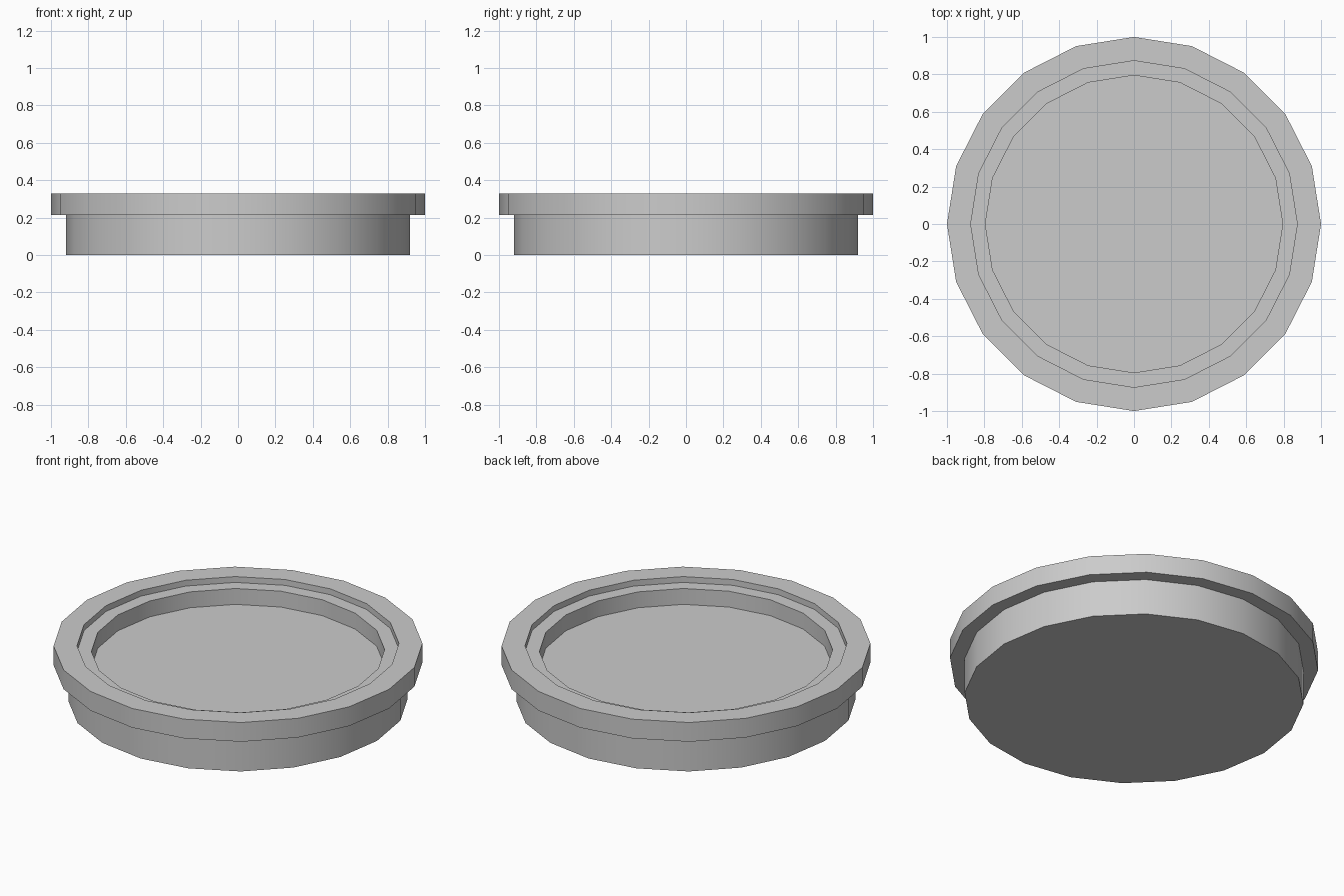
import bpy, bmesh, math
from mathutils import Matrix

cube = bpy.data.objects.get("Cube")
if cube:
    bpy.data.objects.remove(cube, do_unlink=True)

SIDES = 20

# Single flat grey
grey = bpy.data.materials.new("light grey")
grey.use_nodes = True
colour = (0.6, 0.6, 0.6, 1)
grey.diffuse_color = colour
grey.node_tree.nodes["Principled BSDF"].inputs["Base Color"].default_value = colour


def turned_part(name, profile):
    """Revolve a radius/height profile and close both ends with flat caps."""
    bm = bmesh.new()
    rings = []
    for radius, z in profile:
        ring = bmesh.ops.create_circle(bm, segments=SIDES, radius=radius,
                                       matrix=Matrix.Translation((0, 0, z)))
        rings.append(ring["verts"])
    for low, high in zip(rings, rings[1:]):
        for i in range(SIDES):
            j = (i + 1) % SIDES
            bm.faces.new((low[i], low[j], high[j], high[i]))
    bm.faces.new(rings[0])
    bm.faces.new(rings[-1])
    bmesh.ops.recalc_face_normals(bm, faces=bm.faces)
    mesh = bpy.data.meshes.new(name)
    bm.to_mesh(mesh)
    bm.free()
    mesh.materials.append(grey)
    obj = bpy.data.objects.new(name, mesh)
    bpy.context.collection.objects.link(obj)
    bpy.ops.object.select_all(action="DESELECT")
    obj.select_set(True)
    bpy.context.view_layer.objects.active = obj
    bpy.ops.object.shade_smooth_by_angle(angle=math.radians(30))
    return obj


# Base wall, overhanging rim, stepped ledge and recessed floor
turned_part("round_dish", [
    (0.92, 0), (0.92, 0.215),
    (1, 0.215), (1, 0.33),
    (0.873, 0.33), (0.873, 0.295),
    (0.795, 0.295), (0.795, 0.2),
])
